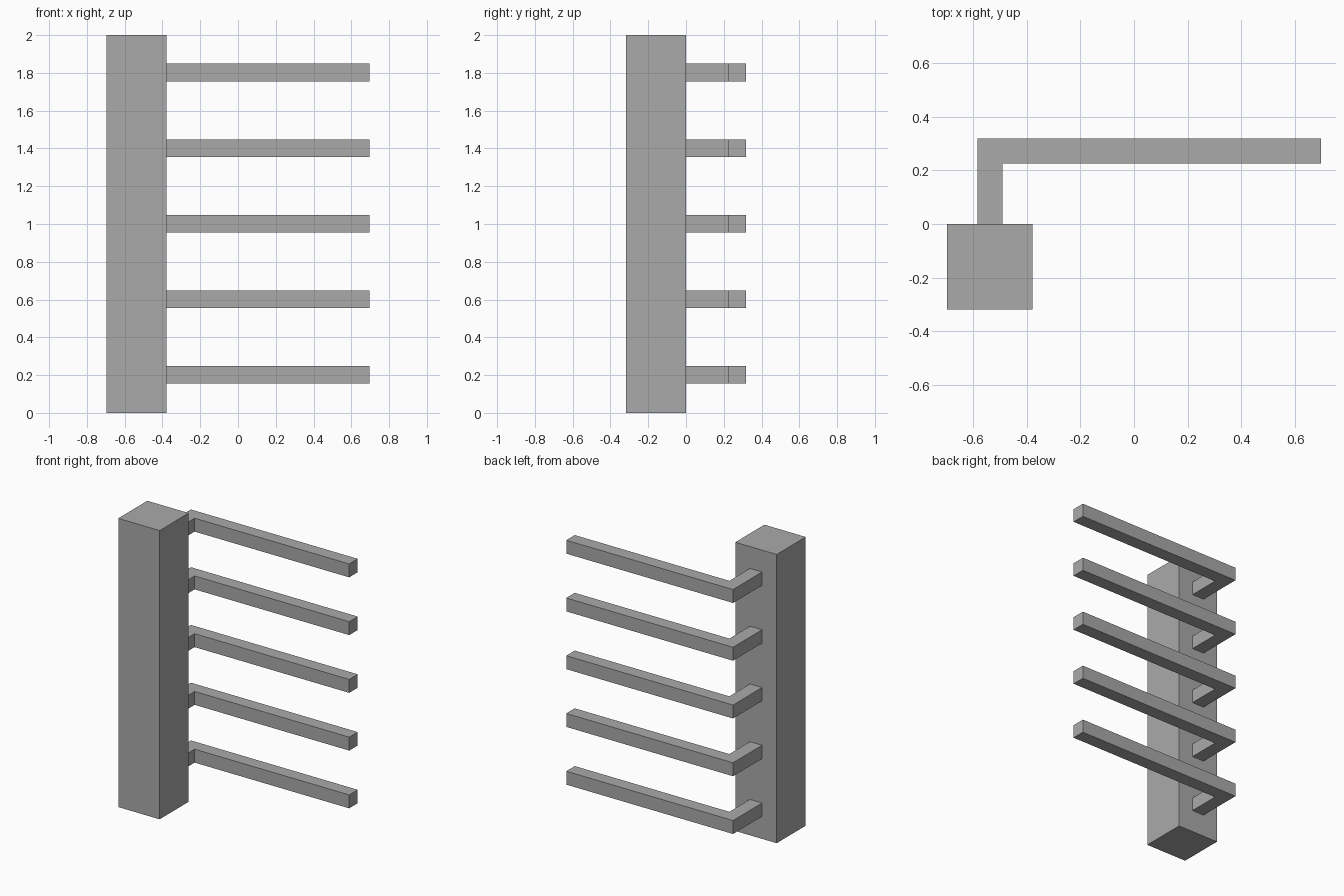
import bpy
import bmesh

cube = bpy.data.objects.get("Cube")
if cube:
    bpy.data.objects.remove(cube, do_unlink=True)

# Single plain grey
grey = bpy.data.materials.new("plain grey")
grey.use_nodes = True
colour = (0.4, 0.4, 0.4, 1)
grey.diffuse_color = colour
grey.node_tree.nodes["Principled BSDF"].inputs["Base Color"].default_value = colour


def extrude_outline(name, outline, bottom, height):
    """Raise a flat outline in x and y into a solid."""
    mesh = bpy.data.meshes.new(name)
    bm = bmesh.new()
    face = bm.faces.new([bm.verts.new((x, y, bottom)) for x, y in outline])
    raised = bmesh.ops.extrude_face_region(bm, geom=[face], use_keep_orig=True)
    top = [v for v in raised["geom"] if isinstance(v, bmesh.types.BMVert)]
    bmesh.ops.translate(bm, verts=top, vec=(0, 0, height))
    bmesh.ops.recalc_face_normals(bm, faces=bm.faces)
    bm.to_mesh(mesh)
    bm.free()
    mesh.materials.append(grey)
    obj = bpy.data.objects.new(name, mesh)
    bpy.context.collection.objects.link(obj)
    return obj


# Square upright post
left, right, front, back = -0.695, -0.378, -0.318, 0.0
extrude_outline("post", [(left, front), (right, front), (right, back), (left, back)], 0, 2)

# Five L-shaped rails, each with a stub fixed to the back of the post
bar = 0.093
inner, outer, tip, rear = -0.49, -0.49 - bar, 0.695, 0.318
rail_outline = [(outer, back), (inner, back), (inner, rear - bar),
                (tip, rear - bar), (tip, rear), (outer, rear)]
for i in range(5):
    centre = 0.202 + 0.4 * i
    extrude_outline(f"rail_{i + 1}", rail_outline, centre - bar / 2, bar)
